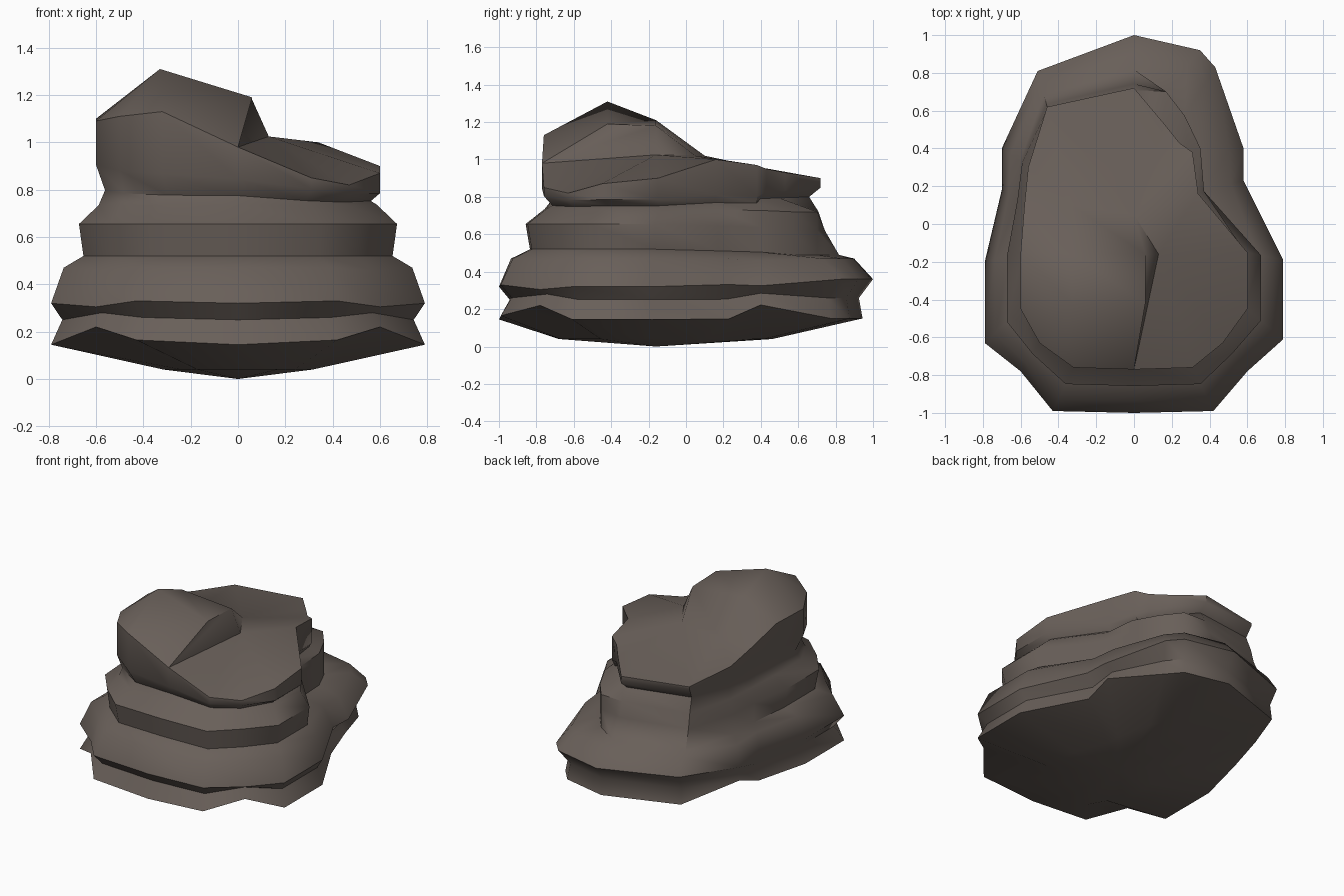
import bpy, bmesh

if "Cube" in bpy.data.objects:
    bpy.data.objects.remove(bpy.data.objects["Cube"])

# Plan outlines, clockwise from the back: wide foot, narrower neck, top rim
foot = [(0, 1), (.35, .92), (.43, .83), (.58, .4), (.58, .23), (.79, -.19), (.79, -.61),
        (.6, -.78), (.42, -.99), (0, -1), (-.43, -.99), (-.6, -.78), (-.79, -.63),
        (-.79, -.2), (-.70, .18), (-.70, .4), (-.51, .81)]
neck = [(0, .72), (.16, .69), (.26, .56), (.34, .4), (.36, .17), (.6, -.15), (.6, -.45),
        (.47, -.63), (.31, -.76), (0, -.77), (-.32, -.76), (-.5, -.63), (-.6, -.45),
        (-.6, -.15), (-.58, .1), (-.56, .3), (-.46, .62)]
rim_z = [.9, .93, .95, .97, 1.0, .9, .87, .82, .85, .98, 1.13, 1.11, 1.09, 1.1, 1.02, .96, .91]
rim_back = {1: (.16, .53), 2: (.24, .43), 3: (.31, .38), 4: (.34, .16)}

# Strata: front z, front blend, back z, back blend, tilt across x, notch lift, corner lift
strata = [(.145, 0, .15, .2, 0, .075, .02), (.25, .25, .26, .27, 0, .03, .01),
          (.32, 0, .36, 0, 0, -.015, .01), (.47, .28, .47, .36, 0, -.01, 0),
          (.52, .72, .49, .65, 0, 0, 0), (.655, .62, .62, .92, 0, 0, 0),
          (.735, 1.06, .72, 1.04, 0, 0, 0), (.775, 1.2, .80, 1.22, -.04, -.01, -.01),
          (.845, 1.0, .85, 1.0, -.1, -.015, -.01)]
notches, corners = {3, 7, 11, 15}, {8, 10}

bm = bmesh.new()
rings = []
N = len(foot)
for level, (zf, tf, zb, tb, tilt, lift, corner) in enumerate(strata):
    ring = []
    for i, (a, b) in enumerate(zip(foot, neck)):
        f = min(max(a[1] / .8, 0), 1)
        t = tf + (tb - tf) * f
        # The back right hollow steps in more steeply
        if i in rim_back and level >= 4:
            t = .95
            if level >= 7:
                b, t = rim_back[i], (1.08 if level == 7 else 1)
        x, y = (p + (q - p) * t for p, q in zip(a, b))
        z = zf + (zb - zf) * f + tilt * x
        z += lift if i in notches else corner if i in corners else 0
        ring.append(bm.verts.new((x, y, z)))
    rings.append(ring)
rim = [bm.verts.new((*rim_back.get(i, neck[i]), rim_z[i])) for i in range(N)]
rings.append(rim)

# Shallow domed underside
under = [bm.verts.new((x * .4, -.12 + (y + .02) * .57, .04)) for x, y in foot]
rings.insert(0, under)
base = bm.verts.new((0, -.16, 0))

for lo, hi in zip(rings, rings[1:]):
    for i in range(N):
        j = (i + 1) % N
        bm.faces.new((lo[i], lo[j], hi[j], hi[i]))


def fan(centre, loop):
    for a, b in zip(loop, loop[1:]):
        bm.faces.new((centre, a, b))


fan(base, under + under[:1])

# Top surface: raised lump at front left, sloping shelf at right and back
P, Q, R, S, T, U, V = [bm.verts.new(c) for c in (
    (-.33, -.42, 1.31), (.06, -.42, 1.19), (.06, -.16, 1.18), (.13, -.16, 1.025),
    (0, .05, 1.02), (-.33, .1, 1.02), (-.33, -.16, 1.21))]
fan(S, [T] + rim[4:10])
fan(T, [U, rim[16]] + rim[0:5])
fan(U, [V] + rim[14:17])
fan(V, [P] + rim[13:15])
fan(P, [Q] + rim[10:14])
fan(Q, rim[9:11])
for f in ((rim[9], S, R, Q), (R, S, T), (Q, R, V, P), (R, T, U), (R, U, V)):
    bm.faces.new(f)

bmesh.ops.recalc_face_normals(bm, faces=bm.faces)
mesh = bpy.data.meshes.new("layered_rock")
bm.to_mesh(mesh)
bm.free()
rock = bpy.data.objects.new("layered_rock", mesh)
bpy.context.collection.objects.link(rock)

# Brown-grey stone
stone = bpy.data.materials.new("stone")
stone.diffuse_color = (.14, .115, .1, 1)
stone.use_nodes = True
stone.node_tree.nodes["Principled BSDF"].inputs["Base Color"].default_value = stone.diffuse_color
mesh.materials.append(stone)

bpy.context.view_layer.objects.active = rock
rock.select_set(True)
bpy.ops.object.shade_smooth_by_angle(angle=.85)
